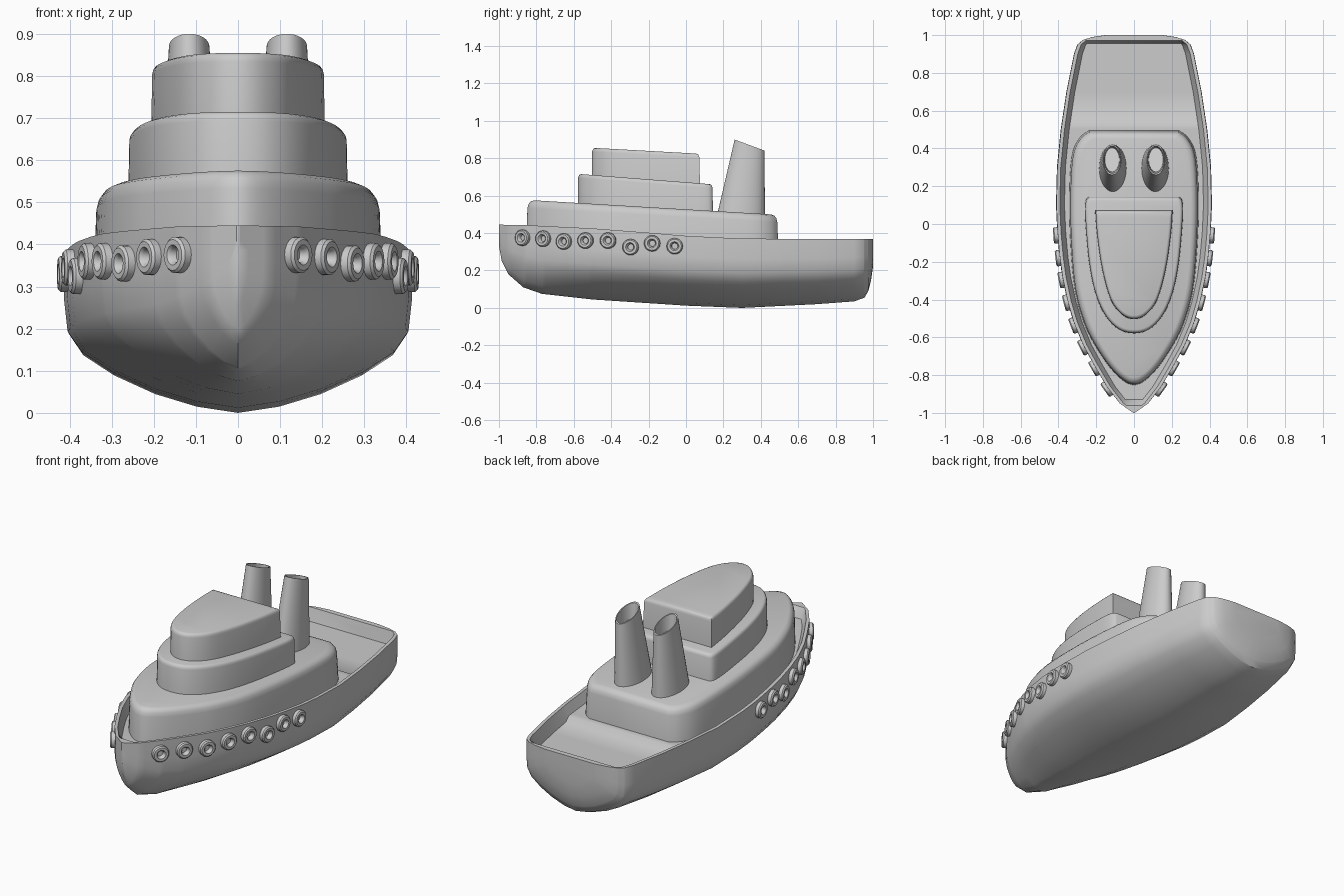
import bpy, bmesh, math
from mathutils import Vector

old = bpy.data.objects.get("Cube")
if old:
    bpy.data.objects.remove(old, do_unlink=True)

grey = bpy.data.materials.new("plain_grey")
grey.use_nodes = True
grey.diffuse_color = (0.6, 0.6, 0.6, 1)
grey.node_tree.nodes["Principled BSDF"].inputs["Base Color"].default_value = (0.6, 0.6, 0.6, 1)


def interp(table, y):
    """Linear lookup in a list of (y, value) pairs."""
    if y <= table[0][0]:
        return table[0][1]
    for (a, u), (b, v) in zip(table, table[1:]):
        if y <= b:
            return u + (v - u) * (y - a) / (b - a)
    return table[-1][1]


def loft(name, rings, closed=False, angle=35):
    """Skin a list of equal-length rings, capping both ends unless closed."""
    bm = bmesh.new()
    loops = [[bm.verts.new(p) for p in ring] for ring in rings]
    pairs = list(zip(loops, loops[1:]))
    if closed:
        pairs.append((loops[-1], loops[0]))
    for a, b in pairs:
        for i in range(len(a)):
            j = (i + 1) % len(a)
            bm.faces.new((a[i], a[j], b[j], b[i]))
    if not closed:
        bm.faces.new(loops[0])
        bm.faces.new(loops[-1])
    bmesh.ops.recalc_face_normals(bm, faces=bm.faces)
    mesh = bpy.data.meshes.new(name)
    bm.to_mesh(mesh)
    bm.free()
    obj = bpy.data.objects.new(name, mesh)
    bpy.context.collection.objects.link(obj)
    mesh.materials.append(grey)
    bpy.ops.object.select_all(action='DESELECT')
    obj.select_set(True)
    bpy.context.view_layer.objects.active = obj
    bpy.ops.object.shade_smooth_by_angle(angle=math.radians(angle))
    return obj


def spline(points, steps=4):
    """Catmull-Rom curve through the points, with open ends."""
    p = [Vector(q) for q in points]
    p = [p[0]] + p + [p[-1]]
    out = []
    for a, b, c, d in zip(p, p[1:], p[2:], p[3:]):
        for k in range(steps):
            t = k / steps
            out.append(b + (c - a) * t / 2 + (a - b * 2.5 + c * 2 - d / 2) * t * t
                       + (b * 1.5 - a / 2 - c * 1.5 + d / 2) * t ** 3)
    return out + [p[-1]]


# Hull: half beam, keel height, rim height and deck depth along the length
beam = [(-1, .004), (-.95, .075), (-.86, .145), (-.75, .21), (-.64, .27), (-.52, .32),
        (-.41, .352), (-.28, .38), (-.17, .395), (-.05, .406), (.1, .413), (.3, .408),
        (.5, .388), (.7, .358), (.9, .318), (.95, .3), (.975, .27), (.99, .22), (1, .15)]
keel = [(-1, .33), (-.985, .25), (-.95, .18), (-.87, .11), (-.77, .075), (-.5, .045),
        (0, .012), (.3, 0), (.7, .02), (.9, .035), (.955, .055), (.975, .09),
        (.99, .15), (1, .22)]
rim = [(-1, .445), (-.85, .442), (-.5, .425), (-.2, .402), (0, .385), (.3, .37), (1, .368)]
depth = [(-.96, 0), (-.93, .05), (.53, .05), (.56, .07), (.955, .07), (.972, 0)]
section = [(0, 0), (.24, .04), (.48, .12), (.72, .24), (.9, .37), (.98, .5), (1, .7), (.995, 1)]

stations = []
for y in sorted({row[0] for table in (beam, keel, rim, depth) for row in table}):
    w, k, top, d = (interp(t, y) for t in (beam, keel, rim, depth))
    half = [(w * s, y, k + (top - k) * f) for s, f in section]
    half.append((max(w - .02, w * .5), y, top))
    half.append((max(w - .045, w * .3), y, top - d))
    stations.append(half + [(-x, yy, z) for x, yy, z in reversed(half[1:])])
loft("hull", stations)


# Cabin tiers: plan outline from the rear corner to the bow tip, with sloping roofs
def tier(name, half, base, front_top, back_top, soft):
    outline = spline(half + [(-x, y) for x, y in reversed(half[:-1])])
    ys = [p.y for p in outline]
    lo, hi = min(ys), max(ys)
    mid, length = (lo + hi) / 2, (hi - lo) / 2
    width = max(p.x for p in outline)
    rings = []
    for inset, drop in ((0, None), (.2, 1.2), (.35, .6), (.65, .2), (1.2, 0)):
        ring = []
        for p in outline:
            x = p.x * (1 - inset * soft / width)
            y = mid + (p.y - mid) * (1 - inset * soft / length)
            roof = front_top + (back_top - front_top) * (p.y - lo) / (hi - lo)
            ring.append((x, y, base if drop is None else roof - drop * soft))
        rings.append(ring)
    loft(name, rings, angle=40)


tier("lower_cabin", [(.24, .495), (.29, .455), (.33, .36), (.343, .15), (.338, -.1),
                     (.315, -.35), (.265, -.53), (.205, -.65), (.13, -.76), (.06, -.83), (0, -.855)],
     .3, .575, .5, .035)
tier("middle_cabin", [(.24, .145), (.258, .12), (.26, .03), (.24, -.2), (.205, -.37),
                      (.15, -.49), (.08, -.56), (0, -.58)], .48, .715, .662, .017)
tier("top_cabin", [(.207, .075), (.197, -.06), (.17, -.24), (.125, -.4), (.065, -.48), (0, -.505)],
     .64, .855, .825, .017)


# Funnels: leaning cones with slanted, hollowed tops
def funnel(name, side):
    rings = []
    turns = [math.tau * i / 32 for i in range(32)]
    for t, shrink, sink in ((0, 1, 0), (1, 1, 0), (1, .9, 0), (1, .8, .08)):
        rx, ry = (.075 - .027 * t) * shrink, (.132 - .052 * t) * shrink
        cx, cy = .112 + .004 * t, .29 + .05 * t
        ring = []
        for a in turns:
            y = cy + ry * math.sin(a)
            z = .9 - (y - .26) * .37 - sink if t else .46
            ring.append((side * (cx + rx * math.cos(a)), y, z))
        rings.append(ring)
    loft(name, rings)


# Tyre fenders: turned rings standing against the hull side
def fender(name, side, y, z):
    step = .03
    slope = (interp(beam, y + step) - interp(beam, y - step)) / (2 * step)
    normal = Vector((side, -slope, 0)).normalized()
    spin = normal.to_track_quat('Z', 'Y')
    centre = Vector((side * interp(beam, y), y, z)) + normal * .006
    profile = [(.038, -.016), (.043, -.01), (.043, .01), (.037, .016), (.024, .016),
               (.018, .009), (.015, -.016)]
    rings = []
    for r, h in profile:
        turns = [math.tau * i / 20 for i in range(20)]
        rings.append([centre + spin @ Vector((r * math.cos(a), r * math.sin(a), h)) for a in turns])
    loft(name, rings, closed=True)


fender_spots = [(-.87, .375), (-.76, .37), (-.65, .355), (-.535, .36),
                (-.415, .36), (-.295, .325), (-.18, .345), (-.06, .33)]
for label, side in (("left", 1), ("right", -1)):
    funnel(label + "_funnel", side)
    for n, (y, z) in enumerate(fender_spots, 1):
        fender(f"{label}_tyre_fender_{n}", side, y, z)
